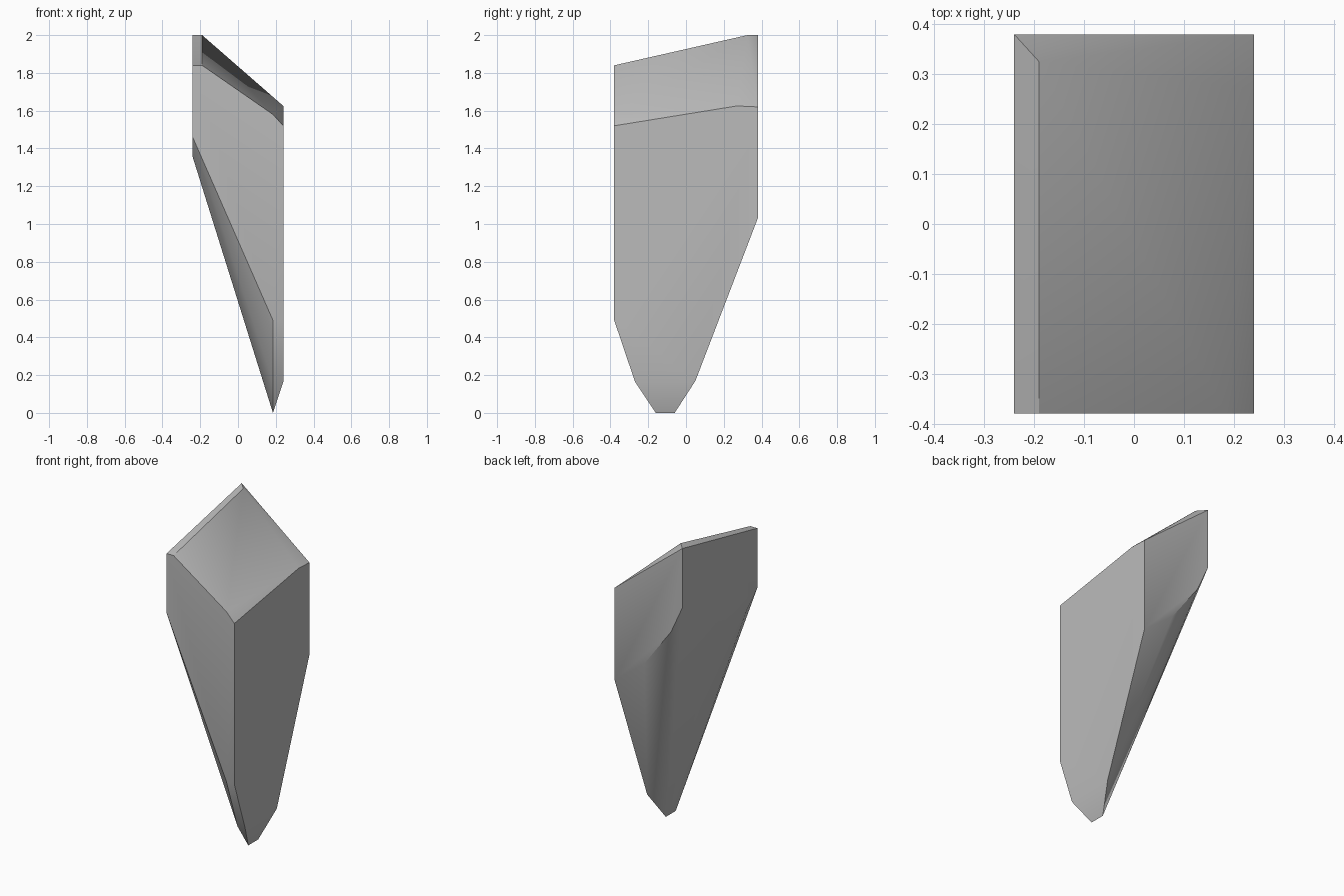
import bpy, bmesh, math

cube = bpy.data.objects.get("Cube")
if cube:
    bpy.data.objects.remove(cube, do_unlink=True)

W, D = 0.24, 0.38  # half width and half depth

# Stone colour
stone = bpy.data.materials.new("stone_grey")
stone.use_nodes = True
grey = (0.5, 0.5, 0.5, 1)
stone.diffuse_color = grey
stone.node_tree.nodes["Principled BSDF"].inputs["Base Color"].default_value = grey

# Outlines of the flat sides, as corner points of one convex shard
front = [(-W, 1.84), (-0.19, 1.84), (0.185, 1.58), (W, 1.52),
         (W, 0.49), (0.185, 0.49), (-W, 1.46)]
back = [(-W, 2.0), (W, 1.62), (W, 1.03), (0.03, 1.19), (-0.16, 1.445), (-W, 1.62)]
broad_side = [(0.27, 1.625), (0.05, 0.17), (-0.27, 0.165)]
narrow_side = [(-0.27, 1.355), (0.0, 1.36)]
tip = [(-0.27, 0.165), (-0.16, 0), (-0.06, 0)]

corners = [(x, -D, z) for x, z in front]
corners += [(x, D, z) for x, z in back]
corners += [(W, y, z) for y, z in broad_side]
corners += [(-W, y, z) for y, z in narrow_side]
corners += [(0.185, y, z) for y, z in tip]
corners.append((-0.19, 0.325, 2.0))  # top peak

# Wrap the corners, then merge the coplanar triangles
bm = bmesh.new()
for co in corners:
    bm.verts.new(co)
hull = bmesh.ops.convex_hull(bm, input=bm.verts[:])
loose = [v for v in bm.verts if not v.link_faces]
bmesh.ops.delete(bm, geom=loose, context='VERTS')
bmesh.ops.dissolve_limit(bm, angle_limit=math.radians(0.5),
                         verts=bm.verts[:], edges=bm.edges[:])
bmesh.ops.recalc_face_normals(bm, faces=bm.faces[:])
mesh = bpy.data.meshes.new("stone_shard")
bm.to_mesh(mesh)
bm.free()
mesh.materials.append(stone)
shard = bpy.data.objects.new("stone_shard", mesh)
bpy.context.collection.objects.link(shard)

# Smooth the soft facets, keep the hard edges
bpy.ops.object.select_all(action='DESELECT')
shard.select_set(True)
bpy.context.view_layer.objects.active = shard
bpy.ops.object.shade_smooth_by_angle(angle=math.radians(30))
